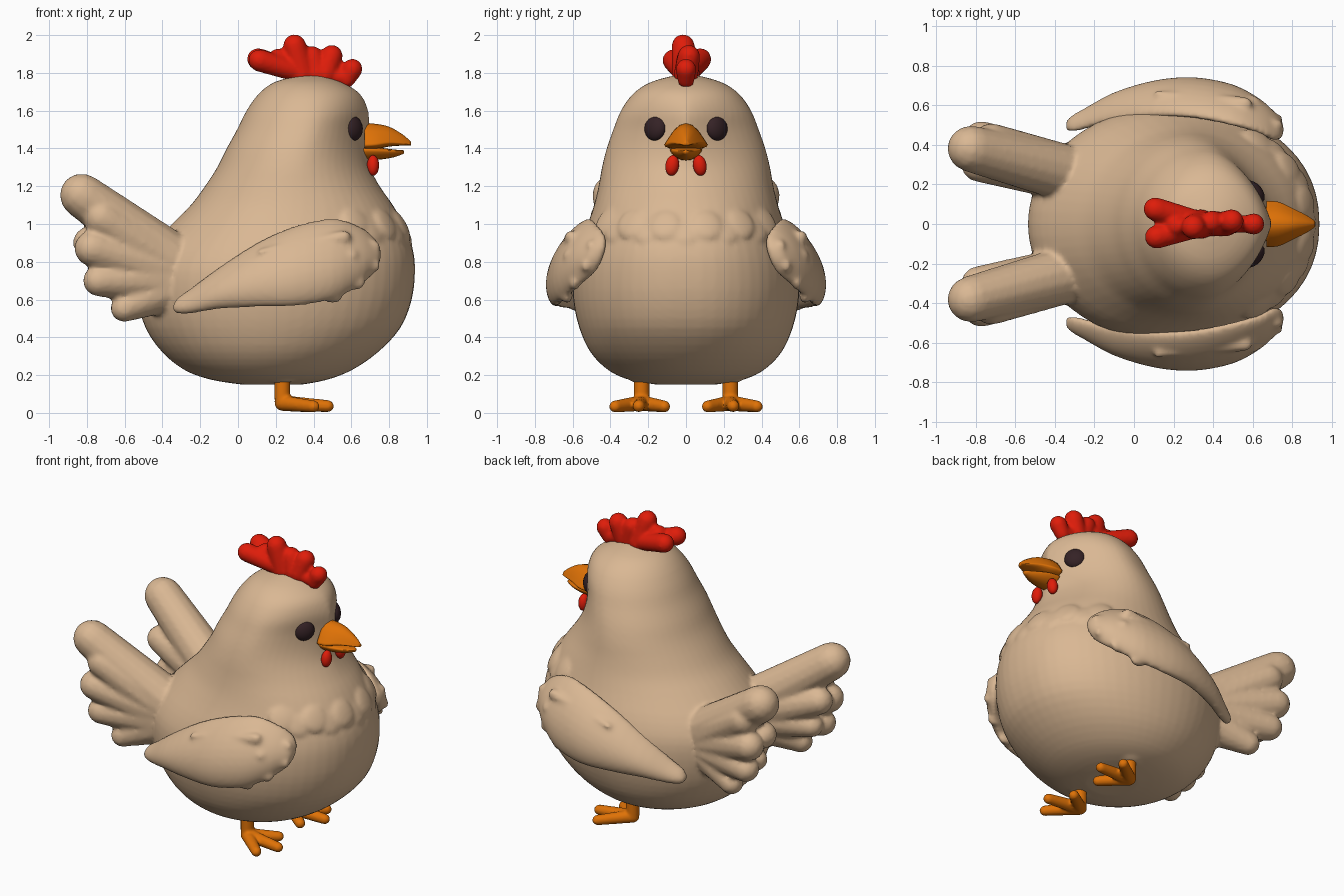
import bpy, bmesh, math
from mathutils import Vector, Matrix

if "Cube" in bpy.data.objects:
    bpy.data.objects.remove(bpy.data.objects["Cube"])


def material(name, rgb):
    m = bpy.data.materials.new(name)
    m.diffuse_color = (*rgb, 1)
    m.use_nodes = True
    m.node_tree.nodes["Principled BSDF"].inputs["Base Color"].default_value = m.diffuse_color
    return m


TAN = material("tan feathers", (0.70, 0.478, 0.295))
RED = material("comb red", (0.74, 0.012, 0.003))
ORANGE = material("beak orange", (0.74, 0.168, 0.002))
DARK = material("eye brown", (0.035, 0.016, 0.019))


def finish(bm, name, mat, voxel=0, smooth=0):
    """Turn a bmesh into a smooth object, optionally fusing its overlapping pieces."""
    bmesh.ops.recalc_face_normals(bm, faces=bm.faces)
    me = bpy.data.meshes.new(name)
    bm.to_mesh(me)
    bm.free()
    ob = bpy.data.objects.new(name, me)
    bpy.context.collection.objects.link(ob)
    me.materials.append(mat)
    for p in me.polygons:
        p.use_smooth = True
    if voxel:
        r = ob.modifiers.new("fuse", 'REMESH')
        r.mode, r.voxel_size, r.use_smooth_shade = 'VOXEL', voxel, True
    if smooth:
        s = ob.modifiers.new("soften", 'SMOOTH')
        s.factor, s.iterations = 0.5, smooth
    return ob


def loft(bm, rings):
    """Skin closed rings of points and cap both ends."""
    vs = [[bm.verts.new(p) for p in r] for r in rings]
    n = len(vs[0])
    for a, b in zip(vs, vs[1:]):
        for i in range(n):
            j = (i + 1) % n
            bm.faces.new((a[i], a[j], b[j], b[i]))
    bm.faces.new(vs[0])
    bm.faces.new(vs[-1])


def capsule(bm, p, q, r0, r1, n=14):
    """Round-ended tapered rod from p to q (the ends of its axis)."""
    p, q = Vector(p), Vector(q)
    d = (q - p).normalized()
    u = d.orthogonal().normalized()
    w = d.cross(u)
    rings = []
    for c, r, angles in ((p, r0, (-85, -60, -30, 0)), (q, r1, (0, 25, 50, 70, 85))):
        for a in angles:
            a = math.radians(a)
            rr, o = r * math.cos(a), c + d * r * math.sin(a)
            rings.append([o + (u * math.cos(t) + w * math.sin(t)) * rr
                          for t in (2 * math.pi * i / n for i in range(n))])
    loft(bm, rings)


def ball(bm, loc, size, rot=None):
    m = Matrix.Translation(loc) @ (rot or Matrix()) @ Matrix.Diagonal((*size, 1))
    bmesh.ops.create_uvsphere(bm, u_segments=20, v_segments=12, radius=1, matrix=m)


def refine(rows, steps):
    """Catmull-Rom interpolation of profile rows."""
    out = []
    for i in range(len(rows) - 1):
        k = [rows[max(0, min(len(rows) - 1, i + o))] for o in (-1, 0, 1, 2)]
        for s in range(steps):
            t = s / steps
            out.append([b + 0.5 * t * (c - a + t * (2*a - 5*b + 4*c - d + t * (3*(b - c) + d - a)))
                        for a, b, c, d in zip(*k)])
    return out + [rows[-1]]


# Body and head: height, back x, front x, half width, front roundness power
PROFILE = [
    (0.15, 0.02, 0.34, 0.16, 1), (0.175, -0.14, 0.47, 0.30, 1), (0.225, -0.28, 0.60, 0.41, 1),
    (0.32, -0.40, 0.74, 0.505, 0.95), (0.45, -0.49, 0.86, 0.565, 0.9), (0.6, -0.53, 0.92, 0.597, 0.9),
    (0.75, -0.53, 0.937, 0.598, 0.9), (0.87, -0.47, 0.925, 0.57, 0.9), (1.0, -0.35, 0.875, 0.52, 0.9),
    (1.1, -0.25, 0.82, 0.487, 0.95), (1.2, -0.175, 0.75, 0.463, 1.05), (1.3, -0.11, 0.70, 0.445, 1.25),
    (1.4, -0.06, 0.69, 0.42, 1.6), (1.5, -0.005, 0.695, 0.385, 1.8), (1.6, 0.045, 0.69, 0.345, 1.5),
    (1.69, 0.11, 0.645, 0.28, 1.2), (1.75, 0.19, 0.55, 0.19, 1), (1.785, 0.31, 0.45, 0.07, 1)]
N = 56
rings = []
for z, x0, x1, b, pw in refine(PROFILE, 3):
    c, a, ring = (x0 + x1) / 2, (x1 - x0) / 2, []
    for i in range(N):
        t = 2 * math.pi * i / N
        s = math.sin(t)
        p = 1 + (pw - 1) * min(1, max(0, math.cos(t) * 1.5 + 0.5))
        ring.append((c + a * math.cos(t), math.copysign(abs(s) ** p, s) * b, z))
    rings.append(ring)
body = bmesh.new()
loft(body, rings)

# Overlapping ruffled feather ledge across the chest, fused into the body
for i in range(-5, 6):
    t = i * 0.19
    z = 0.965 + 0.025 * (i % 2) + 0.004 * abs(i)
    x, y = 0.27 + 0.607 * math.cos(t), 0.513 * abs(math.sin(t)) ** 0.92 * (1 if i > 0 else -1)
    rot = Matrix.Rotation(t, 4, 'Z') @ Matrix.Rotation(-0.5, 4, 'Y')
    ball(body, (x, y, z), (0.022, 0.08, 0.085), rot)

# Tail feathers: tip x, y, z, radius
TAIL = [(-0.825, 0.38, 1.15, 0.118), (-0.72, 0.41, 1.03, 0.10), (-0.785, 0.30, 0.90, 0.088),
        (-0.77, 0.425, 0.87, 0.096), (-0.735, 0.41, 0.70, 0.085), (-0.73, 0.30, 0.72, 0.075),
        (-0.60, 0.37, 0.555, 0.075)]
for s in (1, -1):
    for x, y, z, r in TAIL:
        capsule(body, (-0.37, s * 0.265, 0.735 + (z - 0.8) * 0.25), (x, s * y, z), 0.145, r)
    # downy tuft above each leg
    ball(body, (0.225, s * 0.235, 0.20), (0.10, 0.08, 0.045))
finish(body, "body_and_tail", TAN, 0.015, 3)

# Wing: x, low z, high z, outermost y
WING = [(-0.345, 0.54, 0.57, 0.52), (-0.32, 0.525, 0.61, 0.545), (-0.25, 0.525, 0.66, 0.585),
        (-0.1, 0.55, 0.77, 0.665), (0.1, 0.56, 0.90, 0.725), (0.3, 0.565, 0.99, 0.742),
        (0.5, 0.60, 1.03, 0.705), (0.64, 0.67, 0.99, 0.63), (0.72, 0.74, 0.93, 0.555),
        (0.755, 0.81, 0.87, 0.51)]

for side, s in (("left", 1), ("right", -1)):
    bm = bmesh.new()
    rings = []
    for x, lo, hi, out in refine(WING, 3):
        h, zc = (hi - lo) / 2, (hi + lo) / 2
        th = min(0.065, 0.02 + h * 0.4)
        ring = []
        for k in range(28):
            t = 2 * math.pi * k / 28
            c = math.cos(t)
            # tilted outward at the bottom, curling in at both edges
            ring.append((x, th * math.sin(t) - 0.33 * h * c - 0.2 * h * c * c, zc + h * c))
        shift = out - max(p[1] for p in ring)
        rings.append([(p[0], s * (p[1] + shift), p[2]) for p in ring])
    loft(bm, rings)
    # raised feather ridges and ragged leading edge
    for p, q in (((0.12, 0.655, 0.85), (0.56, 0.605, 0.93)), ((0.16, 0.685, 0.76), (0.60, 0.612, 0.83)),
                 ((0.10, 0.68, 0.67), (0.52, 0.65, 0.72))):
        capsule(bm, (p[0], s * p[1], p[2]), (q[0], s * q[1], q[2]), 0.02, 0.038)
    for x, y, z in ((0.70, 0.50, 0.88), (0.70, 0.53, 0.78), (0.62, 0.59, 0.69), (0.50, 0.63, 0.62)):
        ball(bm, (x, s * y, z), (0.055, 0.03, 0.04))
    finish(bm, side + "_wing", TAN, 0.014, 6)

    # Leg with three toes
    bm = bmesh.new()
    capsule(bm, (0.235, s * 0.235, 0.2), (0.235, s * 0.235, 0.06), 0.042, 0.042)
    for x, y, z in ((0.475, 0.25, 0.036), (0.40, 0.375, 0.034), (0.385, 0.115, 0.034)):
        capsule(bm, (0.235, s * 0.235, 0.052), (x, s * y, z), 0.042, 0.032)
    finish(bm, side + "_foot", ORANGE, 0.009, 2)

    bm = bmesh.new()
    ball(bm, (0.606, s * 0.162, 1.507), (0.042, 0.068, 0.067),
         Matrix.Rotation(s * 0.72, 4, 'Z') @ Matrix.Rotation(-0.1, 4, 'Y'))
    finish(bm, side + "_eye", DARK)

    bm = bmesh.new()
    ball(bm, (0.715, s * 0.073, 1.31), (0.032, 0.036, 0.055), Matrix.Rotation(s * 0.15, 4, 'X'))
    finish(bm, side + "_wattle", RED)

# Beak halves: x, half width, low z, high z
for name, rows in (
        ("upper_beak", [(0.67, 0.115, 1.39, 1.535), (0.73, 0.112, 1.395, 1.53), (0.80, 0.08, 1.41, 1.515),
                        (0.87, 0.045, 1.415, 1.475), (0.915, 0.015, 1.415, 1.437)]),
        ("lower_beak", [(0.66, 0.085, 1.335, 1.41), (0.74, 0.08, 1.34, 1.405), (0.82, 0.05, 1.352, 1.395),
                        (0.88, 0.014, 1.373, 1.39)])):
    bm = bmesh.new()
    rings = []
    for x, w, lo, hi in refine(rows, 3):
        # upper half rises to a narrow ridge, lower half domes downward
        upper = name == "upper_beak"
        base, peak = (lo, hi) if upper else (hi, lo)
        ring = []
        for k in range(20):
            t = 2 * math.pi * k / 20
            sn = math.sin(t)
            f = 0.2 + (0.8 * sn ** (2.2 if upper else 1.3) if sn > 0 else 0.2 * sn)
            ring.append((x, w * math.cos(t), base + (peak - base) * f))
        rings.append(ring)
    loft(bm, rings)
    finish(bm, name, ORANGE)

# Comb lobes fused into one crest
bm = bmesh.new()
for p, q, r0, r1 in (
        ((0.30, 0.02, 1.81), (0.108, 0.075, 1.872), 0.055, 0.06),
        ((0.30, -0.02, 1.81), (0.115, -0.065, 1.866), 0.055, 0.06),
        ((0.32, 0, 1.81), (0.215, -0.01, 1.875), 0.055, 0.055),
        ((0.34, 0, 1.79), (0.30, -0.015, 1.942), 0.075, 0.062),
        ((0.42, 0, 1.79), (0.392, 0.01, 1.885), 0.065, 0.058),
        ((0.46, 0, 1.79), (0.495, 0.015, 1.888), 0.065, 0.06),
        ((0.575, 0, 1.765), (0.605, 0, 1.82), 0.046, 0.055),
        ((0.28, 0, 1.805), (0.56, 0, 1.775), 0.045, 0.045)):
    capsule(bm, p, q, r0, r1)
finish(bm, "comb", RED, 0.012, 2)
